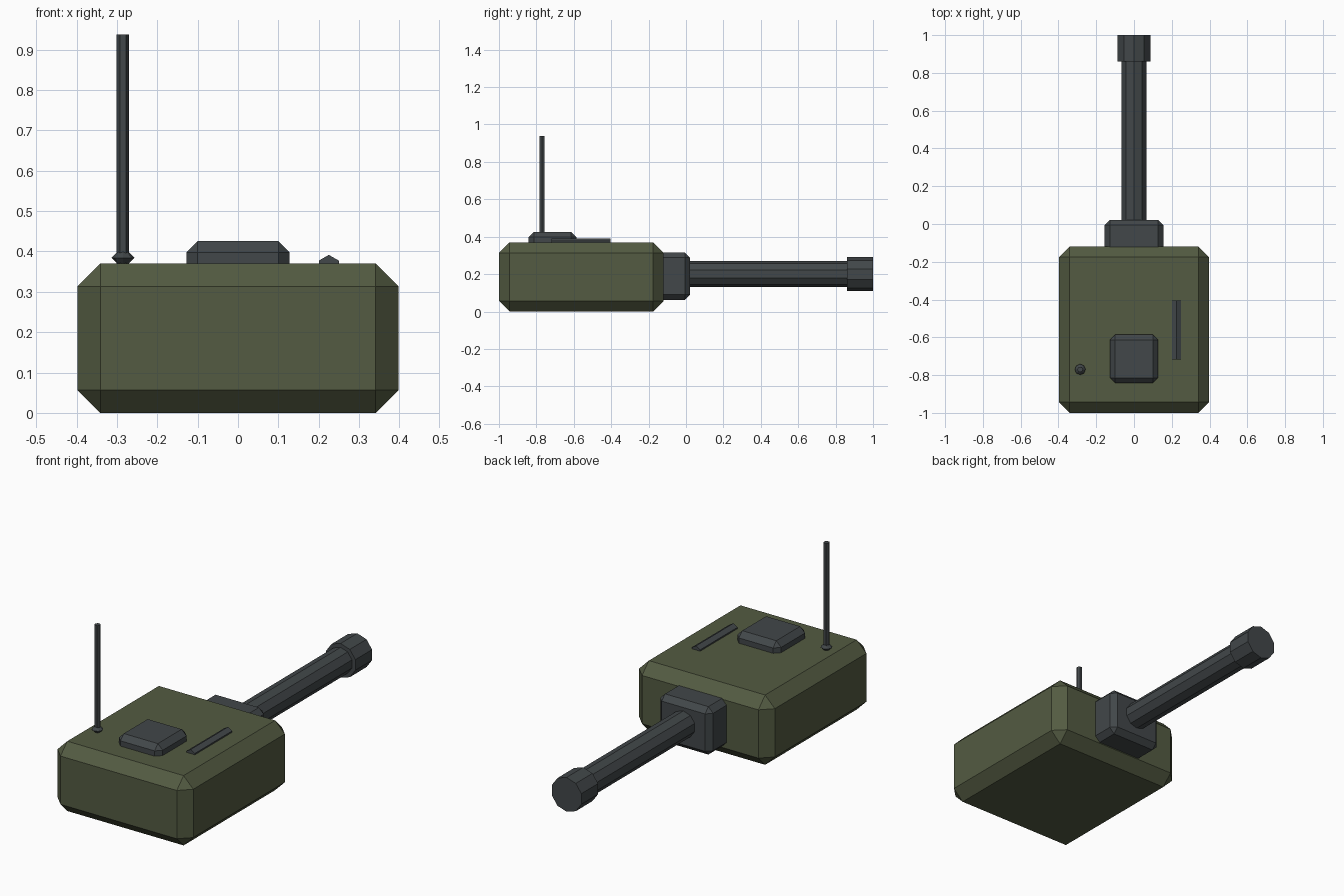
import bpy, bmesh, math
from mathutils import Matrix, Vector

if "Cube" in bpy.data.objects:
    bpy.data.objects.remove(bpy.data.objects["Cube"])


def material(name, rgb):
    m = bpy.data.materials.new(name)
    m.diffuse_color = (*rgb, 1)
    m.use_nodes = True
    m.node_tree.nodes["Principled BSDF"].inputs["Base Color"].default_value = m.diffuse_color
    return m


OLIVE = material("olive_green", (0.087, 0.104, 0.054))
STEEL = material("dark_steel", (0.054, 0.063, 0.067))


def finish(bm, name, mat):
    bmesh.ops.recalc_face_normals(bm, faces=bm.faces)
    me = bpy.data.meshes.new(name)
    bm.to_mesh(me)
    bm.free()
    me.materials.append(mat)
    ob = bpy.data.objects.new(name, me)
    bpy.context.collection.objects.link(ob)
    return ob


def chamfered_box(name, lo, hi, chamfer, mat):
    lo, hi = Vector(lo), Vector(hi)
    bm = bmesh.new()
    bmesh.ops.create_cube(bm, size=1, matrix=Matrix.Translation((lo + hi) / 2)
                          @ Matrix.Diagonal((*(hi - lo), 1)))
    bmesh.ops.bevel(bm, geom=bm.edges[:], offset=chamfer, segments=1,
                    affect='EDGES', profile=0.5)
    return finish(bm, name, mat)


def lathe(name, origin, profile, sides, mat, along_y=False):
    """Stack of (radius, distance) rings along z, or along y with a corner on top."""
    bm = bmesh.new()
    rings = []
    for r, d in profile:
        ring = []
        for i in range(sides):
            a = 2 * math.pi * i / sides
            u, v = r * math.sin(a), r * math.cos(a)
            p = Vector((u, d, v) if along_y else (v, u, d))
            ring.append(bm.verts.new(Vector(origin) + p))
        rings.append(ring)
    for a, b in zip(rings, rings[1:]):
        for i in range(sides):
            j = (i + 1) % sides
            bm.faces.new((a[i], a[j], b[j], b[i]))
    bm.faces.new(rings[0])
    bm.faces.new(rings[-1])
    return finish(bm, name, mat)


# Turret shell, gun mantlet and roof hatch
chamfered_box("turret_body", (-0.398, -1, 0), (0.398, -0.119, 0.37), 0.057, OLIVE)
chamfered_box("gun_mantlet", (-0.155, -0.176, 0.062), (0.155, 0.022, 0.316), 0.028, STEEL)
chamfered_box("roof_hatch", (-0.128, -0.842, 0.312), (0.128, -0.586, 0.426), 0.028, STEEL)

# Gun
lathe("gun_barrel", (0, 0, 0.2), [(0.07, -0.04), (0.07, 0.95)], 10, STEEL, True)
lathe("muzzle", (0, 0, 0.2), [(0.091, 0.86), (0.091, 1.0)], 10, STEEL, True)

# Roof rail
lathe("roof_rail", (0.225, 0, 0.363), [(0.0285, -0.718), (0.0285, -0.405)], 6, STEEL, True)

# Antenna and its base
lathe("antenna_base", (-0.285, -0.77, 0.384), [(0.012, -0.0165), (0.0285, 0), (0.012, 0.0165)], 8, STEEL)
lathe("antenna", (-0.285, -0.77, 0), [(0.0155, 0.36), (0.0155, 0.938)], 6, STEEL)
